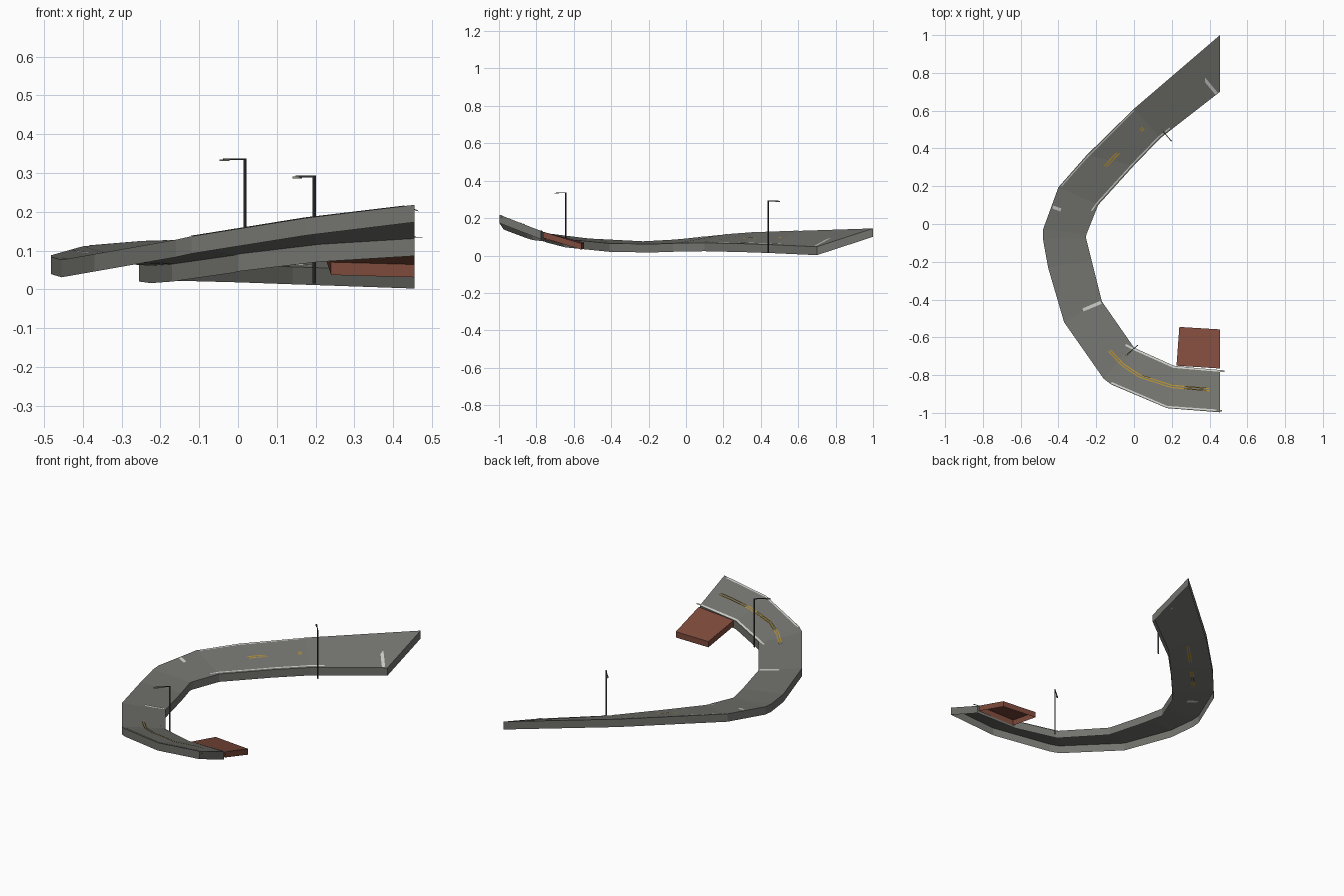
import bpy, bmesh, math
from mathutils import Vector
from mathutils.bvhtree import BVHTree

if "Cube" in bpy.data.objects:
    bpy.data.objects.remove(bpy.data.objects["Cube"])


def material(name, rgb):
    m = bpy.data.materials.new(name)
    m.diffuse_color = (*rgb, 1)
    m.use_nodes = True
    m.node_tree.nodes["Principled BSDF"].inputs["Base Color"].default_value = m.diffuse_color
    return m


ASPHALT = material("asphalt", (0.17, 0.17, 0.155))
WHITE = material("white_paint", (0.6, 0.6, 0.57))
YELLOW = material("yellow_paint", (0.45, 0.27, 0.03))
BRICK = material("brick", (0.21, 0.07, 0.045))
STEEL = material("steel", (0.04, 0.04, 0.045))
LAMP = material("lamp_glass", (0.35, 0.34, 0.25))


def finish(name, bm, mat):
    me = bpy.data.meshes.new(name)
    bm.to_mesh(me)
    bm.free()
    me.materials.append(mat)
    ob = bpy.data.objects.new(name, me)
    bpy.context.collection.objects.link(ob)
    return ob


def shell(name, rail_a, rail_b, height, mat):
    """Slab between two rails, open underneath, with walls hanging all round."""
    bm = bmesh.new()
    a = [bm.verts.new(p) for p in rail_a]
    b = [bm.verts.new(p) for p in rail_b]
    tops = [bm.faces.new((a[i], b[i], b[i + 1], a[i + 1])) for i in range(len(a) - 1)]
    rim = a + b[::-1]
    low = [bm.verts.new(v.co - Vector((0, 0, height))) for v in rim]
    for i in range(len(rim)):
        j = (i + 1) % len(rim)
        bm.faces.new((rim[i], rim[j], low[j], low[i]))
    bmesh.ops.recalc_face_normals(bm, faces=bm.faces)
    bm.normal_update()
    if tops[0].normal.z < 0:
        bmesh.ops.reverse_faces(bm, faces=bm.faces)
    return finish(name, bm, mat)


# Banked road: outer and inner edges from the north end to the south end
outer = [(.455, 1, .145), (0, .61, .132), (-.25, .365, .124), (-.4, .195, .111),
         (-.482, -.03, .088), (-.482, -.08, .084), (-.455, -.23, .076), (-.37, -.52, .091),
         (-.16, -.82, .128), (-.12, -.85, .137), (.175, -.975, .184), (.455, -.997, .218)]
inner = [(.455, .7, .047), (.14, .455, .058), (0, .31, .063), (-.19, .1, .068),
         (-.25, -.05, .066), (-.255, -.07, .065), (-.225, -.19, .061), (-.17, -.41, .065),
         (-.01, -.64, .088), (0, -.655, .091), (.21, -.75, .116), (.455, -.775, .131)]
road = shell("road", outer, inner, .045, ASPHALT)

# Sloping brick side ramp
shell("side_ramp", [(.24, -.545, .07), (.455, -.558, .064)],
      [(.225, -.75, .116), (.455, -.765, .127)], .033, BRICK)

tree = BVHTree.FromPolygons([v.co.copy() for v in road.data.vertices],
                            [list(p.vertices) for p in road.data.polygons if p.normal.z > .5])


def ground(x, y):
    hit = tree.ray_cast(Vector((x, y, 2)), Vector((0, 0, -1)))[0]
    if hit is None:
        hit = tree.find_nearest(Vector((x, y, .1)))[0]
    return hit.z


def stripe(name, path, width, mat, shift=0, lift=.003):
    """Painted line draped over the road."""
    pts = []
    for p, q in zip(path, path[1:]):
        p, q = Vector(p), Vector(q)
        pts += [p.lerp(q, k / 8) for k in range(8)]
    pts.append(Vector(path[-1]))
    bm = bmesh.new()
    rows = []
    for i, p in enumerate(pts):
        d = (pts[min(i + 1, len(pts) - 1)] - pts[max(i - 1, 0)]).normalized()
        n = Vector((-d.y, d.x))
        row = []
        for s in (-width / 2, width / 2):
            c = p + n * (shift + s)
            row.append(bm.verts.new((c.x, c.y, ground(c.x, c.y) + lift)))
        rows.append(row)
    for r, s in zip(rows, rows[1:]):
        bm.faces.new((r[0], s[0], s[1], r[1]))
    return finish(name, bm, mat)


# Double yellow centre lines
centres = {"north": [(.05, .51), (-.1, .36), (-.26, .19)],
           "south": [(-.13, -.67), (-.06, -.745), (.03, -.805), (.2, -.86), (.4, -.877)]}
for side, path in centres.items():
    for k in (-1, 1):
        stripe(f"centre_line_{side}", path, .006, YELLOW, k * .006)

# White cross bars
for path in ([(.372, .768), (.437, .69)], [(-.43, .09), (-.33, .053)], [(-.27, -.455), (-.175, -.415)]):
    stripe("cross_bar", path, .017, WHITE)

# White edge lines
stripe("edge_line_north_inner", [(-.225, .07), (-.198, .108), (-.01, .315), (.13, .46), (.19, .508)], .007, WHITE)
stripe("edge_line_north_outer", [(-.385, .2), (-.245, .357), (0, .6)], .006, WHITE)
stripe("edge_line_south_outer", [(-.12, -.84), (.175, -.967), (.465, -.988)], .008, WHITE)
stripe("edge_line_south_inner", [(-.045, -.64), (0, -.663), (.21, -.757), (.48, -.78)], .01, WHITE)


def box(name, centre, size, angle, mat):
    bm = bmesh.new()
    bmesh.ops.create_cube(bm, size=1)
    bmesh.ops.scale(bm, vec=size, verts=bm.verts)
    ob = finish(name, bm, mat)
    ob.location = centre
    ob.rotation_euler.z = angle


# Street lamps: post, arm reaching over the road, flat head
for x, y, z0, z1, dx, dy in ((.018, -.643, .06, .338, -.062, -.055), (.197, .44, .015, .293, -.052, .06)):
    ang, reach = math.atan2(dy, dx), math.hypot(dx, dy)
    box("lamp_post", (x, y, (z0 + z1) / 2), (.006, .006, z1 - z0), ang, STEEL)
    box("lamp_arm", (x + dx * .45, y + dy * .45, z1 - .002), (reach * .9, .004, .004), ang, STEEL)
    box("lamp_head", (x + dx * .85, y + dy * .85, z1 - .005), (.026, .009, .005), ang, LAMP)
